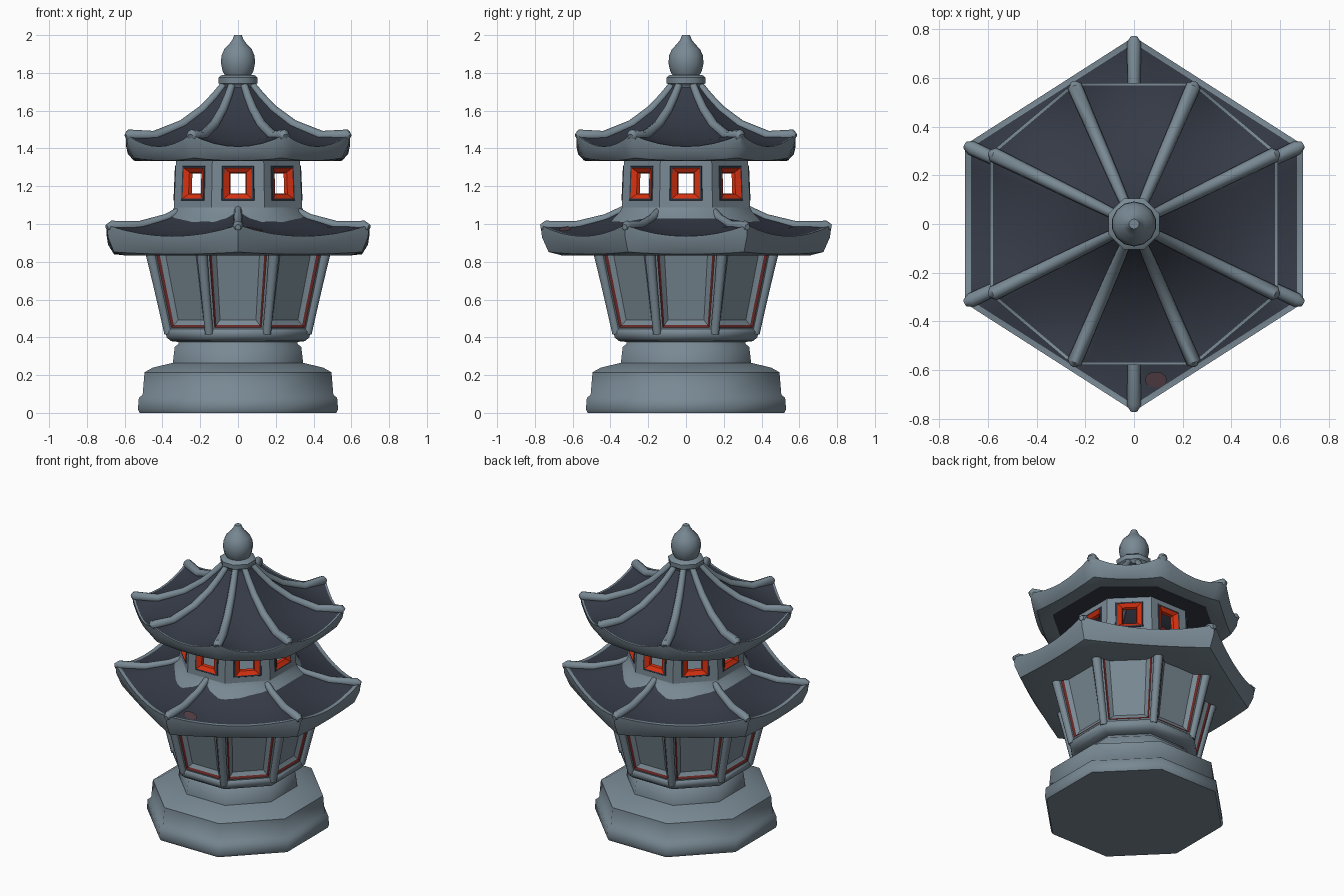
import bpy, bmesh, math
from mathutils import Vector

if "Cube" in bpy.data.objects:
    bpy.data.objects.remove(bpy.data.objects["Cube"])

def material(name, rgb):
    m = bpy.data.materials.new(name)
    m.diffuse_color = (*rgb, 1)
    m.use_nodes = True
    m.node_tree.nodes["Principled BSDF"].inputs["Base Color"].default_value = m.diffuse_color
    return m

STONE, TILE, RED, DARKRED, BROWN = range(5)
MATS = [material("stone grey", (0.19, 0.25, 0.295)),
        material("dark roof tile", (0.036, 0.043, 0.062)),
        material("window red", (0.68, 0.03, 0.005)),
        material("dark red trim", (0.135, 0.02, 0.018)),
        material("brown stain", (0.085, 0.05, 0.06))]

def finish(bm, name, angle=30, recalc=True):
    if recalc:
        bmesh.ops.recalc_face_normals(bm, faces=bm.faces[:])
    me = bpy.data.meshes.new(name)
    bm.to_mesh(me)
    bm.free()
    for m in MATS:
        me.materials.append(m)
    me.shade_smooth()
    me.set_sharp_from_angle(angle=math.radians(angle))
    ob = bpy.data.objects.new(name, me)
    bpy.context.collection.objects.link(ob)
    return ob

def octagon(apothem, z, n=8):
    """Ring with flat sides facing front, back and both sides."""
    r = apothem / math.cos(math.pi / n)
    return [Vector((r * math.cos(a), r * math.sin(a), z))
            for a in [(k + 0.5) * 2 * math.pi / n for k in range(n)]]

def skin(bm, rings, mats=None, caps=(False, False)):
    """Bridge a list of closed rings; mats gives one index per band."""
    vs = [[bm.verts.new(p) for p in ring] for ring in rings]
    n = len(vs[0])
    for b, (lo, hi) in enumerate(zip(vs, vs[1:])):
        for k in range(n):
            f = bm.faces.new((lo[k], lo[(k + 1) % n], hi[(k + 1) % n], hi[k]))
            f.material_index = mats[b] if mats else STONE
    if caps[0]:
        bm.faces.new(vs[0][::-1])
    if caps[1]:
        bm.faces.new(vs[-1])

def lathe(name, profile, n=8, angle=30, caps=(True, True)):
    bm = bmesh.new()
    skin(bm, [octagon(r, z, n) for r, z in profile], caps=caps)
    return finish(bm, name, angle)

def tube(bm, pts, radii, n=8):
    """Sweep a round section along a path."""
    rings = []
    for i, p in enumerate(pts):
        d = (pts[min(i + 1, len(pts) - 1)] - pts[max(i - 1, 0)]).normalized()
        side = d.cross(Vector((0, 0, 1))).normalized()
        up = side.cross(d)
        rings.append([p + radii[i] * (side * math.cos(a) + up * math.sin(a))
                      for a in [2 * math.pi * k / n for k in range(n)]])
    skin(bm, rings, None, (True, True))

def panels(bm, low, high, steps, fill):
    """On every wall, nest rectangles (u margin, v0, v1, depth) with a material per band."""
    n = len(low)
    for k in range(n):
        a, b, c, d = low[k], low[(k + 1) % n], high[(k + 1) % n], high[k]
        out = (b - a).cross(d - a).normalized()
        loops = []
        for u, v0, v1, depth, _ in [(0, 0, 1, 0, 0)] + steps:
            loops.append([bm.verts.new(a.lerp(b, x).lerp(d.lerp(c, x), y) - out * depth)
                          for x, y in ((u, v0), (1 - u, v0), (1 - u, v1), (u, v1))])
        for i, step in enumerate(steps):
            for j in range(4):
                o, w = loops[i], loops[i + 1]
                f = bm.faces.new((o[j], o[(j + 1) % 4], w[(j + 1) % 4], w[j]))
                f.material_index = step[4]
        if fill:
            bm.faces.new(loops[-1])

# Stone base and neck
lathe("base_plinth", [(.52, 0), (.53, .02), (.525, .08), (.505, .095), (.495, .215),
                      (.45, .24), (.345, .265), (.335, .35), (.315, .365), (.31, .40)], angle=50)

# Lower body: sloped walls with recessed panels and thin red trim
lathe("body_sill", [(.31, .375), (.355, .38), (.378, .40), (.384, .43), (.37, .447), (.34, .45)],
      angle=55)
bm = bmesh.new()
low, high = octagon(.368, .42), octagon(.462, .85)
panels(bm, low, high, [(.10, .075, .99, 0, STONE), (.133, .10, .985, .012, DARKRED),
                       (.20, .15, .97, .03, STONE)], True)
finish(bm, "body_walls", recalc=False)
bm = bmesh.new()
for p, q in zip(low, high):
    tube(bm, [p.lerp(q, t) for t in (0, .33, .66, 1)], [.024, .025, .027, .031])
finish(bm, "body_pillars", 50)

# Upper drum with eight open red windows in dark surrounds
bm = bmesh.new()
low, high = octagon(.34, 1.07), octagon(.328, 1.35)
panels(bm, low, high, [(.19, .19, .85, 0, STONE), (.20, .20, .84, -.004, TILE),
                       (.235, .23, .81, -.004, TILE), (.335, .315, .73, .012, RED),
                       (.355, .335, .71, .03, RED)], False)
finish(bm, "drum_walls", recalc=False)
lathe("drum_skirt", [(.40, 1.01), (.375, 1.04), (.35, 1.065), (.338, 1.09), (.30, 1.09)], angle=50)

# Curved roofs
SEG = 8
def roof(name, corners, rings, mats, ridge_radius):
    n = len(corners)
    def point(k, u, ring):
        s, z, lift = ring
        p = Vector(corners[k]).lerp(Vector(corners[(k + 1) % n]), u) * s
        return Vector((p.x, p.y, z + lift * abs(2 * u - 1) ** 2))
    bm = bmesh.new()
    skin(bm, [[point(k, j / SEG, r) for k in range(n) for j in range(SEG)] for r in rings], mats)
    finish(bm, name + "_shell", 35)
    # raised ridges running down to every corner
    bm = bmesh.new()
    for k in range(n):
        pts = [point(k, 0, r) for r in rings[:mats.index(STONE) + 2]]
        pts[-1].z -= .012
        m = len(pts) - 1
        tube(bm, pts, [ridge_radius * (.8 + .5 * i / m) for i in range(m)] + [ridge_radius * .6])
    finish(bm, name + "_ridges", 50)

a, b, c, d = .25, .58, .592, .292
upper = [(c, -d), (c, d), (a, b), (-a, b), (-c, d), (-c, -d), (-a, -b), (a, -b)]
roof("upper_roof", upper,
     [(.13, 1.735, 0), (.21, 1.675, 0), (.32, 1.605, 0), (.5, 1.52, .005), (.75, 1.445, .02),
      (.98, 1.41, .06), (1, 1.41, .065), (.985, 1.37, .045), (.93, 1.335, .015),
      (.85, 1.333, 0), (.78, 1.335, 0), (.5, 1.34, 0)],
     [TILE] * 5 + [STONE] * 5 + [TILE], .025)
lower = [(.695, -.325), (.695, .325), (0, .77), (-.695, .325), (-.695, -.325), (0, -.77)]
roof("lower_roof", lower,
     [(.42, 1.08, 0), (.55, 1.03, 0), (.75, .975, .015), (.965, .935, .053), (1, .935, .06),
      (.99, .89, .04), (.945, .84, .012), (.85, .833, 0), (.5, .84, 0)],
     [TILE] * 3 + [STONE] * 5, .025)

# Faint round stain lying on the front slope of the lower roof
bm = bmesh.new()
ring = []
for k in range(14):
    t = 2 * math.pi * k / 14
    x, y = .09 + .045 * math.cos(t), -.64 + .033 * math.sin(t)
    slope, along = x * .54 - y * .84 - .586, x * .84 + y * .54 + .27
    ring.append(bm.verts.new((x, y, .974 - .25 * slope - .13 * along)))
bm.faces.new(ring).material_index = BROWN
finish(bm, "roof_stain", recalc=False)

# Finial: collar and bulb
lathe("finial_collar", [(.085, 1.715), (.088, 1.735), (.102, 1.745), (.104, 1.775), (.085, 1.79)],
      angle=50)
lathe("finial_bulb", [(.065, 1.78), (.082, 1.81), (.09, 1.85), (.088, 1.89), (.073, 1.925),
                      (.045, 1.955), (.03, 1.975), (.02, 2.0)], 14, 50)
